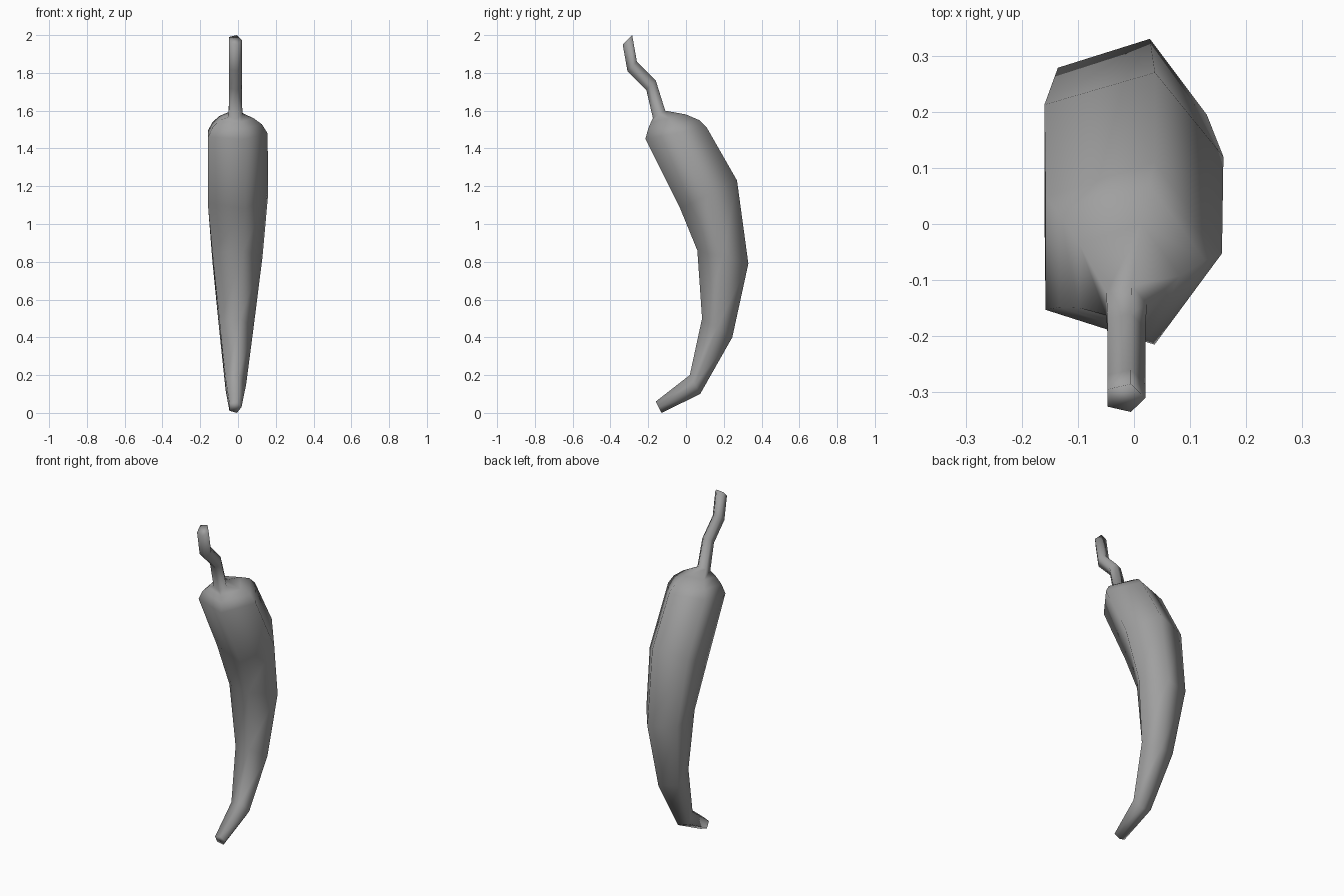
import bpy, bmesh, math
from mathutils import Vector

cube = bpy.data.objects.get("Cube")
if cube:
    bpy.data.objects.remove(cube, do_unlink=True)

SIDES = 5
AXIS_X = -0.017
REACH = math.sin(math.radians(72))  # front-to-back reach of a unit pentagon

# Cross-sections from tip to stem end: front (y, z) and back (y, z)
SECTIONS = [
    ((-0.16, 0.06), (-0.13, 0.0)),     # tip
    ((0.02, 0.20), (0.075, 0.10)),
    ((0.085, 0.50), (0.245, 0.40)),
    ((0.06, 0.86), (0.33, 0.79)),
    ((-0.03, 1.08), (0.27, 1.23)),
    ((-0.215, 1.45), (0.11, 1.51)),    # shoulder
    ((-0.20, 1.505), (0.07, 1.55)),
    ((-0.185, 1.54), (0.0, 1.58)),
    ((-0.175, 1.56), (-0.11, 1.60)),   # stem base
    ((-0.21, 1.71), (-0.16, 1.76)),
    ((-0.31, 1.81), (-0.26, 1.86)),
    ((-0.335, 1.95), (-0.285, 2.0)),   # stem end
]


def add_ring(bm, front, back):
    f, b = Vector((AXIS_X, *front)), Vector((AXIS_X, *back))
    centre, half = (f + b) / 2, (b - f) / 2 / REACH
    side = Vector((half.length, 0, 0))
    angles = [math.tau * i / SIDES for i in range(SIDES)]
    return [bm.verts.new(centre + side * math.cos(a) + half * math.sin(a)) for a in angles]


# Pepper body and stem as one continuous skin
bm = bmesh.new()
rings = [add_ring(bm, f, b) for f, b in SECTIONS]
for low, high in zip(rings, rings[1:]):
    for i in range(SIDES):
        j = (i + 1) % SIDES
        bm.faces.new((low[i], low[j], high[j], high[i]))
bm.faces.new(rings[0][::-1])
bm.faces.new(rings[-1])
bmesh.ops.recalc_face_normals(bm, faces=bm.faces)
for face in bm.faces:
    face.smooth = True

mesh = bpy.data.meshes.new("pepper_with_stem")
bm.to_mesh(mesh)
bm.free()
pepper = bpy.data.objects.new("pepper_with_stem", mesh)
bpy.context.collection.objects.link(pepper)

# Plain grey skin
grey = (0.35, 0.35, 0.35, 1)
skin = bpy.data.materials.new("plain_grey")
skin.use_nodes = True
skin.diffuse_color = grey
skin.node_tree.nodes["Principled BSDF"].inputs["Base Color"].default_value = grey
mesh.materials.append(skin)
